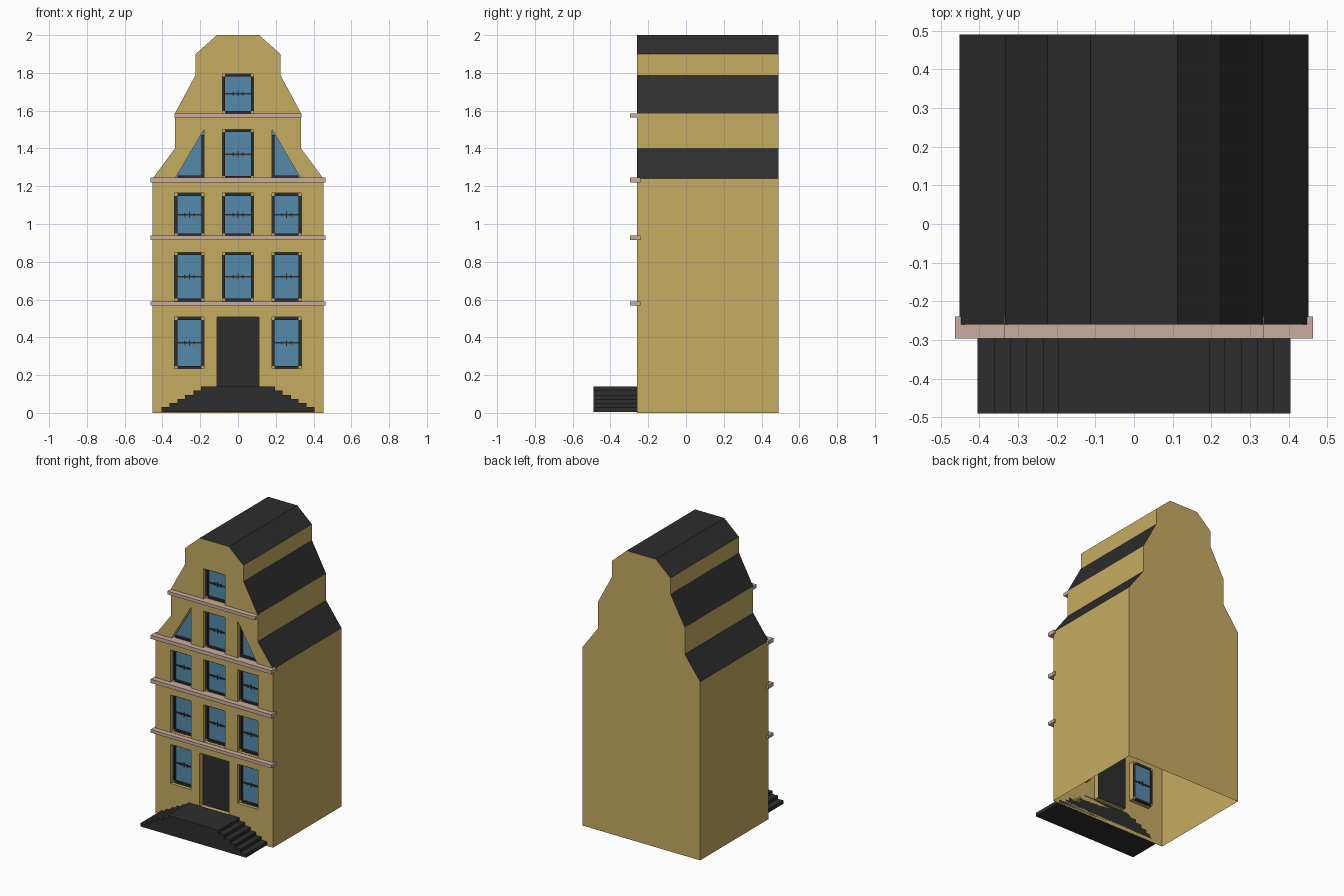
import bpy, bmesh
from mathutils import Vector

if "Cube" in bpy.data.objects:
    bpy.data.objects.remove(bpy.data.objects["Cube"])


def material(name, rgb):
    m = bpy.data.materials.new(name)
    m.diffuse_color = (*rgb, 1)
    m.use_nodes = True
    m.node_tree.nodes["Principled BSDF"].inputs["Base Color"].default_value = m.diffuse_color
    return m


TAN = material("tan_wall", (0.565, 0.413, 0.122))
DARK = material("dark_slate", (0.027, 0.027, 0.027))
BLUE = material("blue_glass", (0.089, 0.254, 0.413))
PINK = material("pink_stone", (0.584, 0.413, 0.342))

FRONT, BACK, RECESS = -0.26, 0.49, -0.222


def finish(name, bm, *mats):
    me = bpy.data.meshes.new(name)
    bm.to_mesh(me)
    bm.free()
    ob = bpy.data.objects.new(name, me)
    for m in mats:
        me.materials.append(m)
    bpy.context.collection.objects.link(ob)
    return ob


def add_box(bm, x0, x1, y0, y1, z0, z1):
    vs = bmesh.ops.create_cube(bm, size=1)["verts"]
    for v in vs:
        v.co = Vector(((x0 + x1) / 2 + v.co.x * (x1 - x0),
                       (y0 + y1) / 2 + v.co.y * (y1 - y0),
                       (z0 + z1) / 2 + v.co.z * (z1 - z0)))


def boxes(name, mat, items):
    bm = bmesh.new()
    for b in items:
        add_box(bm, *b)
    return finish(name, bm, mat)


def rect(x0, x1, z0, z1):
    return [(x0, z0), (x1, z0), (x1, z1), (x0, z1)]


# Gable outline, right half bottom to top, then mirrored
half = [(0.452, 0), (0.452, 1.24), (0.334, 1.40), (0.334, 1.585),
        (0.224, 1.79), (0.224, 1.90), (0.112, 2.0)]
outline = half + [(-x, z) for x, z in reversed(half)]

# Openings
windows = [(-0.082, 0.082, 1.24, 1.50), (-0.082, 0.082, 1.585, 1.795)]
for z0, z1, cols in ((0.235, 0.507, (-1, 1)), (0.592, 0.85, (-1, 0, 1)),
                     (0.935, 1.163, (-1, 0, 1))):
    for c in cols:
        cx, hw = c * 0.257, 0.078 if c else 0.082
        windows.append((cx - hw, cx + hw, z0, z1))
door = (-0.112, 0.112, 0.135, 0.507)
triangles = [[(s * 0.33, 1.245), (s * 0.18, 1.245), (s * 0.18, 1.50)] for s in (-1, 1)]
holes = [rect(*w) for w in windows] + [rect(*door)] + triangles

# Front wall: flat face with holes, plus the reveals going inward
bm = bmesh.new()
edges, hole_edges = [], []
for loop in [outline] + holes:
    vs = [bm.verts.new((x, FRONT, z)) for x, z in loop]
    es = [bm.edges.new((vs[i - 1], vs[i])) for i in range(len(vs))]
    edges += es
    if loop is not outline:
        hole_edges += es
bmesh.ops.triangle_fill(bm, use_beauty=True, use_dissolve=False,
                        edges=edges, normal=(0, -1, 0))
ext = bmesh.ops.extrude_edge_only(bm, edges=hole_edges)["geom"]
for v in ext:
    if isinstance(v, bmesh.types.BMVert):
        v.co.y = RECESS
bmesh.ops.recalc_face_normals(bm, faces=bm.faces)
bm.normal_update()
big = [f for f in bm.faces if abs(f.normal.y) > 0.9]
if sum(f.normal.y for f in big) > 0:
    bmesh.ops.reverse_faces(bm, faces=bm.faces)
finish("front_wall", bm, TAN)

# Side walls, roof and back: open underneath, sloped and flat roof faces dark
bm = bmesh.new()
f_vs = [bm.verts.new((x, FRONT, z)) for x, z in outline]
b_vs = [bm.verts.new((x, BACK, z)) for x, z in outline]
for i in range(len(outline) - 1):
    f = bm.faces.new((f_vs[i], b_vs[i], b_vs[i + 1], f_vs[i + 1]))
    f.normal_update()
    f.material_index = 1 if abs(f.normal.z) > 0.1 else 0
bm.faces.new(list(reversed(b_vs)))
finish("walls_and_roof", bm, TAN, DARK)

# Glass panes
bm = bmesh.new()
for loop in [rect(*w) for w in windows] + triangles:
    f = bm.faces.new([bm.verts.new((x, RECESS, z)) for x, z in loop])
    f.normal_update()
    if f.normal.y > 0:
        f.normal_flip()
finish("window_glass", bm, BLUE)

# Window frames, glazing bars and corner blocks
T = 0.014
frames, bars, corners = [], [], []
for x0, x1, z0, z1 in windows:
    y = (RECESS - 0.015, RECESS + 0.006)
    frames += [(x0, x0 + T, *y, z0 + T, z1 - T), (x1 - T, x1, *y, z0 + T, z1 - T),
               (x0 + T, x1 - T, *y, z0, z0 + T), (x0 + T, x1 - T, *y, z1 - T, z1)]
    corners += [(a, a + T, *y, b, b + T) for a in (x0, x1 - T) for b in (z0, z1 - T)]
    yb, cx, cz = (RECESS - 0.006, RECESS + 0.004), (x0 + x1) / 2, (z0 + z1) / 2
    bars.append((x0 + T, x1 - T, *yb, cz - 0.004, cz + 0.004))
    for dx, h in ((-0.025, 0.009), (0, 0.016), (0.025, 0.009)):
        bars.append((cx + dx - 0.003, cx + dx + 0.003, *yb, cz - h, cz + h))
for s in (-1, 1):
    xs = sorted((s * 0.18, s * (0.18 + 0.012)))
    frames.append((*xs, RECESS - 0.015, RECESS + 0.006, 1.245, 1.47))
    xs = sorted((s * 0.192, s * 0.318))
    frames.append((*xs, RECESS - 0.015, RECESS + 0.006, 1.245, 1.257))
boxes("window_frames", DARK, frames)
boxes("glazing_bars", DARK, bars)
boxes("frame_corner_blocks", TAN, corners)

# Door panel
boxes("door", DARK, [(door[0], door[1], RECESS - 0.002, RECESS + 0.004, door[2], door[3])])

# Stone string courses
boxes("string_courses", PINK, [
    (-w, w, -0.296, -0.24, z0, z1) for w, z0, z1 in
    ((0.464, 0.568, 0.59), (0.464, 0.914, 0.94), (0.464, 1.22, 1.246), (0.336, 1.563, 1.585))])

# Stoop: stepped profile on both sides, extruded forward
steps = [(0.405, 0.030), (0.362, 0.052), (0.32, 0.074), (0.28, 0.096),
         (0.236, 0.118), (0.195, 0.14)]
prof, z = [], 0.006
for x, top in steps:
    prof += [(x, z), (x, top)]
    z = top
prof += [(-x, z) for x, z in reversed(prof)]
bm = bmesh.new()
face = bm.faces.new([bm.verts.new((x, -0.49, z)) for x, z in prof])
ext = bmesh.ops.extrude_face_region(bm, geom=[face], use_keep_orig=True)["geom"]
for v in ext:
    if isinstance(v, bmesh.types.BMVert):
        v.co.y = FRONT
bmesh.ops.recalc_face_normals(bm, faces=bm.faces)
finish("stoop_steps", bm, DARK)
